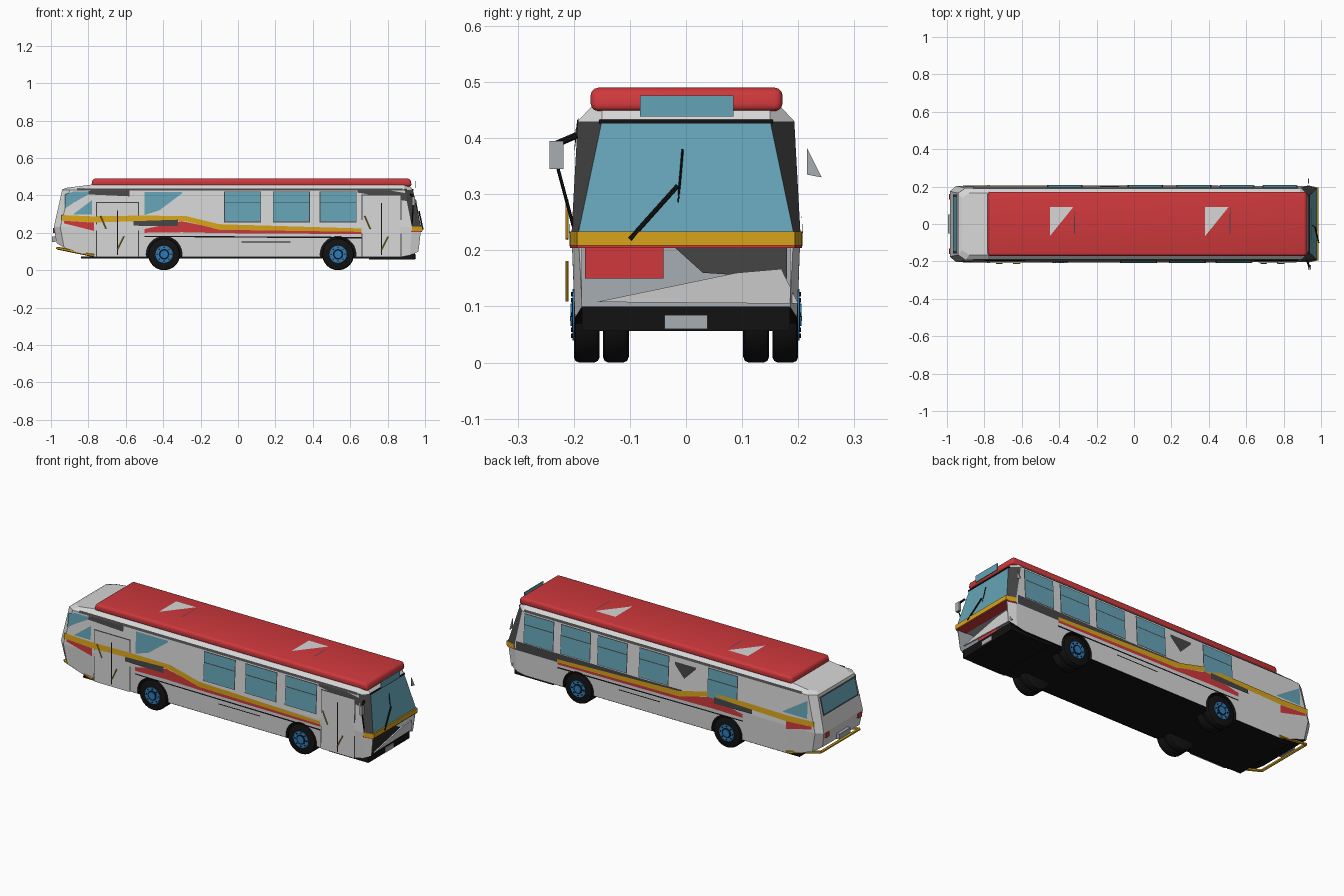
import bpy, bmesh, math
from mathutils import Matrix, Vector

cube = bpy.data.objects.get("Cube")
if cube:
    bpy.data.objects.remove(cube, do_unlink=True)

COLOURS = {
    "white": (0.68, 0.68, 0.68), "black": (0.006, 0.006, 0.006),
    "dark_grey": (0.06, 0.06, 0.06), "glass_blue": (0.13, 0.37, 0.47),
    "light_grey": (0.38, 0.42, 0.44), "red": (0.62, 0.04, 0.045),
    "yellow": (0.68, 0.37, 0.01), "hub_blue": (0.025, 0.2, 0.5)}
MATS, INDEX = {}, {}
for i, (name, rgb) in enumerate(COLOURS.items()):
    m = bpy.data.materials.new(name)
    m.use_nodes = True
    m.diffuse_color = (*rgb, 1)
    m.node_tree.nodes["Principled BSDF"].inputs["Base Color"].default_value = (*rgb, 1)
    MATS[name], INDEX[name] = m, i


def finish(name, bm, mat=None, smooth=False):
    """Turn a bmesh into an object; mat None gives it the whole palette."""
    me = bpy.data.meshes.new(name)
    bm.to_mesh(me)
    bm.free()
    for m in ([MATS[mat]] if mat else MATS.values()):
        me.materials.append(m)
    ob = bpy.data.objects.new(name, me)
    bpy.context.collection.objects.link(ob)
    if smooth:
        bpy.ops.object.select_all(action='DESELECT')
        ob.select_set(True)
        bpy.context.view_layer.objects.active = ob
        bpy.ops.object.shade_smooth_by_angle(angle=math.radians(35))
    return ob


def box(name, mat, lo, hi, bevel=0, taper=None):
    bm = bmesh.new()
    bmesh.ops.create_cube(bm, size=1)
    for v in bm.verts:
        v.co = Vector([a + (b - a) * (c + 0.5) for a, b, c in zip(lo, hi, v.co)])
        if taper and v.co.z > lo[2] + 0.001:
            v.co.x *= taper
    if bevel:
        bmesh.ops.bevel(bm, geom=bm.edges[:], offset=bevel, segments=3, affect='EDGES', profile=0.5)
    return finish(name, bm, mat, bool(bevel))


def poly(name, mat, pts, thick=(0, 0, 0)):
    """Flat polygon, optionally extruded along a vector."""
    bm = bmesh.new()
    f = bm.faces.new([bm.verts.new(p) for p in pts])
    if any(thick):
        r = bmesh.ops.extrude_face_region(bm, geom=[f])
        vs = [g for g in r["geom"] if isinstance(g, bmesh.types.BMVert)]
        bmesh.ops.translate(bm, verts=vs, vec=thick)
        bmesh.ops.recalc_face_normals(bm, faces=bm.faces)
    return finish(name, bm, mat)


def disc(bm, r, depth, x, y, z, seg=28):
    rot = Matrix.Translation((x, y, z)) @ Matrix.Rotation(math.pi / 2, 4, 'X')
    return bmesh.ops.create_cone(bm, cap_ends=True, segments=seg, radius1=r, radius2=r,
                                 depth=depth, matrix=rot)


# Body shell: x at sill / belt / eave / roof, half widths there, sill and roof heights
FULL = (0.198, 0.204, 0.193, 0.165)
STATIONS = [
    ((-0.97, -0.985, -0.94, -0.92), (0.165, 0.175, 0.165, 0.14), 0.145, 0.44),
    ((-0.93, -0.95, -0.90, -0.88), FULL, 0.12, 0.445),
    ((-0.78,) * 4, FULL, 0.07, 0.458),
    ((0.87,) * 4, FULL, 0.07, 0.46),
    ((0.92, 0.93, 0.89, 0.885), FULL, 0.08, 0.46),
    ((0.965, 0.98, 0.935, 0.915), (0.185, 0.192, 0.15, 0.15), 0.1, 0.455)]
bm = bmesh.new()
rings = []
for xs, ws, zb, zt in STATIONS:
    half = list(zip(xs, ws, (zb, 0.23, 0.43, zt)))
    rings.append([bm.verts.new((x, w, z)) for x, w, z in half] +
                 [bm.verts.new((x, -w, z)) for x, w, z in reversed(half)])
for a, b in zip(rings, rings[1:]):
    for i in range(8):
        j = (i + 1) % 8
        bm.faces.new((a[i], a[j], b[j], b[i]))
for r in (rings[0], rings[-1]):
    for i in range(3):
        bm.faces.new((r[i], r[i + 1], r[6 - i], r[7 - i]))
bmesh.ops.recalc_face_normals(bm, faces=bm.faces)
for f in bm.faces:
    c = f.calc_center_median()
    if f.normal.z < -0.7:
        f.material_index = INDEX["black"]
    elif c.x > 0.9 and 0.24 < c.z < 0.43:
        f.material_index = INDEX["glass_blue" if abs(c.y) < 0.05 else "dark_grey"]
body = finish("body_shell", bm)


def carve(bm, colour):
    for f in bm.faces:
        f.material_index = INDEX[colour]
    cutter = finish("cutter", bm)
    cutter.hide_render = True
    mod = body.modifiers.new("cut", 'BOOLEAN')
    mod.operation, mod.solver, mod.object = 'DIFFERENCE', 'EXACT', cutter
    dg = bpy.context.evaluated_depsgraph_get()
    mesh = bpy.data.meshes.new_from_object(body.evaluated_get(dg))
    body.modifiers.clear()
    body.data = mesh
    bpy.data.objects.remove(cutter, do_unlink=True)


# Wheel arches and open nose
WHEELS = (-0.395, 0.535)
for x in WHEELS:
    for s in (-1, 1):
        bm = bmesh.new()
        disc(bm, 0.096, 0.16, x, s * 0.17, 0.085)
        carve(bm, "black")
bm = bmesh.new()
bmesh.ops.create_cube(bm, size=1, matrix=Matrix.Translation((0.94, 0, 0.147)) @
                      Matrix.Diagonal((0.4, 0.37, 0.12, 1)))
carve(bm, "light_grey")
box("cab_floor", "black", (0.7, -0.185, 0.056), (0.945, 0.185, 0.1))
box("underfloor", "black", (-0.84, -0.185, 0.062), (0.9, 0.185, 0.072))
box("cab_locker", "red", (0.75, -0.18, 0.15), (0.85, -0.04, 0.205))
poly("cab_lining", "dark_grey", [(0.85, -0.02, 0.205), (0.85, 0.03, 0.16), (0.85, 0.18, 0.15), (0.85, 0.18, 0.205)])
poly("front_bumper", "white", [(0.965, -0.16, 0.108), (0.965, 0.09, 0.16), (0.965, 0.17, 0.167),
                               (0.955, 0.2, 0.105)], (-0.008, 0, 0))
box("front_plate", "light_grey", (0.945, -0.038, 0.06), (0.951, 0.038, 0.085))

# Red roof pod and hatches
box("roof_pod", "red", (-0.785, -0.17, 0.448), (0.93, 0.172, 0.49), 0.014, 0.99)
for x in (-0.45, 0.38):
    poly("roof_hatch", "white", [(x, 0.09, 0.492), (x, -0.065, 0.492), (x + 0.125, 0.09, 0.492)])
    poly("hatch_edge", "dark_grey", [(x + 0.13, -0.05, 0.492), (x + 0.135, -0.05, 0.492),
                                    (x + 0.135, 0.09, 0.492), (x + 0.13, 0.03, 0.492)])
box("destination_sign", "glass_blue", (0.948, -0.082, 0.439), (0.953, 0.085, 0.476))

# Yellow nose band and windscreen trim
nose = [(0.93, 0.207), (0.987, 0.194), (0.987, -0.194), (0.93, -0.207)]
poly("nose_band", "yellow", [(x, y, 0.209) for x, y in nose], (0, 0, 0.025))
poly("nose_red_line", "red", [(x - 0.004, y, 0.204) for x, y in nose], (0, 0, 0.005))
box("windscreen_header", "black", (0.93, -0.155, 0.426), (0.938, 0.155, 0.433))


def rod(name, mat, a, b, w=0.003):
    a, b = Vector(a), Vector(b)
    bm = bmesh.new()
    rot = (b - a).to_track_quat('Z', 'Y').to_matrix().to_4x4()
    bmesh.ops.create_cone(bm, cap_ends=True, segments=6, radius1=w, radius2=w, depth=(b - a).length,
                          matrix=Matrix.Translation((a + b) / 2) @ rot)
    return finish(name, bm, mat)


rod("wiper_arm", "black", (0.988, -0.1, 0.22), (0.968, -0.015, 0.315), 0.004)
rod("wiper_blade", "black", (0.966, -0.014, 0.285), (0.95, -0.006, 0.38), 0.002)
box("right_mirror", "light_grey", (0.93, -0.243, 0.345), (0.945, -0.218, 0.395))
rod("mirror_arm", "black", (0.925, -0.195, 0.405), (0.937, -0.23, 0.39), 0.006)
rod("mirror_stay", "black", (0.937, -0.228, 0.345), (0.93, -0.2, 0.24))
poly("left_mirror", "light_grey", [(0.93, 0.216, 0.382), (0.93, 0.216, 0.335), (0.93, 0.242, 0.33)], (0.006, 0, 0))


def wall(z):
    """Half width of the body side at a height."""
    pts = list(zip((0.07, 0.23, 0.43, 0.458), FULL))
    for (z0, w0), (z1, w1) in zip(pts, pts[1:]):
        if z <= z1:
            return w0 + (w1 - w0) * (z - z0) / (z1 - z0)
    return w1


def band(name, mat, side, rows, lift=0.003):
    """Plate on a body side through rows of (x, low z, high z)."""
    bm = bmesh.new()
    cols = [[bm.verts.new((x, side * (wall(z) + lift), z)) for z in (lo, hi)] for x, lo, hi in rows]
    for a, b in zip(cols, cols[1:]):
        f = bm.faces.new((a[0], b[0], b[1], a[1]))
        f.normal_update()
        if f.normal.y * side < 0:
            f.normal_flip()
    return finish(name, bm, mat)


def pane(side, x0, x1):
    band("side_window_frame", "dark_grey", side, [(x0 - 0.004, 0.256, 0.422), (x1 + 0.004, 0.256, 0.422)])
    band("side_window", "glass_blue", side, [(x0, 0.26, 0.418), (x1, 0.26, 0.418)], 0.005)
    band("window_bar", "dark_grey", side, [(x0, 0.358, 0.363), (x1, 0.358, 0.363)], 0.006)


# Trim shared by both sides
for s in (-1, 1):
    band("gutter", "dark_grey", s, [(-0.86, 0.427, 0.438), (0.88, 0.427, 0.438)])
    band("rear_yellow", "yellow", s, [(-0.945, 0.265, 0.295), (-0.78, 0.255, 0.288), (-0.53, 0.262, 0.292)], 0.005)
    band("rear_red", "red", s, [(-0.93, 0.25, 0.264), (-0.77, 0.21, 0.254)], 0.004)
    band("yellow_stripe", "yellow", s, [(-0.53, 0.262, 0.292), (-0.28, 0.262, 0.29), (-0.1, 0.216, 0.246),
                                        (0.66, 0.205, 0.223)], 0.005)
    band("red_stripe", "red", s, [(-0.5, 0.2, 0.22), (-0.3, 0.203, 0.262), (-0.08, 0.198, 0.216),
                                  (0.66, 0.193, 0.205)], 0.004)
    band("grey_flash", "dark_grey", s, [(-0.56, 0.238, 0.262), (-0.32, 0.235, 0.27)], 0.006)
    band("skirt_line", "black", s, [(-0.5, 0.178, 0.184), (0.66, 0.17, 0.178)])
    band("locker_line", "black", s, [(0.02, 0.148, 0.153), (0.28, 0.148, 0.153)])
    rod("bumper_side", "yellow", (-0.965, s * 0.17, 0.118), (-0.77, s * 0.2, 0.078), 0.008)

# Door side
for x in (-0.07, 0.19, 0.44):
    pane(-1, x, x + 0.19)
band("rear_glass_upper", "glass_blue", -1, [(-0.925, 0.33, 0.405), (-0.88, 0.36, 0.42), (-0.8, 0.405, 0.42)])
band("rear_glass_lower", "glass_blue", -1, [(-0.88, 0.297, 0.3), (-0.78, 0.297, 0.375)])
band("middle_glass", "glass_blue", -1, [(-0.5, 0.295, 0.418), (-0.42, 0.32, 0.418), (-0.3, 0.41, 0.418)])
band("rear_door_header", "dark_grey", -1, [(-0.8, 0.405, 0.435), (-0.58, 0.395, 0.432)])
band("front_door_header", "dark_grey", -1, [(0.64, 0.415, 0.435), (0.9, 0.37, 0.435)])
for x0, x1, top in ((-0.755, -0.535, 0.36), (0.665, 0.87, 0.4)):
    band("door_frame", "dark_grey", -1, [(x0 - 0.005, 0.072, top + 0.005), (x1 + 0.005, 0.072, top + 0.005)], 0.006)
    band("door_leaf", "white", -1, [(x0, 0.07, top), (x1, 0.07, top)], 0.008)
    mid = (x0 + x1) / 2
    band("door_split", "black", -1, [(mid - 0.003, 0.08, top - 0.04), (mid + 0.003, 0.08, top - 0.04)], 0.009)
    rod("door_handle", "yellow", (mid - 0.09, -0.212, 0.29), (mid - 0.06, -0.212, 0.22))
    rod("door_handle", "yellow", (mid, -0.212, 0.11), (mid + 0.035, -0.212, 0.18))

# Driver side
for x in (0.69, 0.46, 0.23, -0.03, -0.46):
    pane(1, x, x + 0.18)
band("grey_belt", "dark_grey", 1, [(0.92, 0.205, 0.255), (0.1, 0.205, 0.252), (-0.12, 0.22, 0.255)])
band("grey_triangle", "dark_grey", 1, [(-0.2, 0.39, 0.4), (-0.13, 0.32, 0.4), (-0.07, 0.385, 0.4)])
band("rear_side_glass", "glass_blue", 1, [(-0.9, 0.3, 0.4), (-0.75, 0.3, 0.305)])

# Rear window, lamps and bumper
for name, mat, lo, hi, w, lift in (("rear_window_frame", "dark_grey", 0.315, 0.418, 0.158, 0.003),
                                   ("rear_window", "glass_blue", 0.325, 0.41, 0.148, 0.005)):
    e = [(-0.985 + 0.225 * (z - 0.23) - lift, z) for z in (lo, hi)]
    poly(name, mat, [(e[0][0], w, lo), (e[0][0], -w, lo), (e[1][0], -w, hi), (e[1][0], w, hi)])
box("rear_plate", "light_grey", (-0.995, -0.05, 0.15), (-0.977, 0.05, 0.18))
for s in (-1, 1):
    box("tail_lamp", "red", (-0.99, s * 0.145 - 0.015, 0.2), (-0.978, s * 0.145 + 0.015, 0.225))
rod("rear_bumper", "yellow", (-0.965, -0.17, 0.118), (-0.965, 0.17, 0.118), 0.008)

# Wheels: tyres, blue hubs and dark hub rings
for x in WHEELS:
    for s in (-1, 1):
        for y in (0.177, 0.125):
            bm = bmesh.new()
            disc(bm, 0.085, 0.046, x, s * y, 0.085, 32)
            rims = [e for e in bm.edges if abs(e.verts[0].co.y - e.verts[1].co.y) < 0.001]
            bmesh.ops.bevel(bm, geom=rims, offset=0.01, segments=2, affect='EDGES', profile=0.5)
            finish("tyre", bm, "black", True)
        for name, mat, r, y in (("hub", "hub_blue", 0.046, 0.19), ("hub_ring", "black", 0.028, 0.191),
                                ("hub_cap", "hub_blue", 0.02, 0.194)):
            bm = bmesh.new()
            disc(bm, r, 0.024, x, s * y, 0.085, 20)
            finish(name, bm, mat)
        for k in range(8):
            a = k * math.pi / 4
            bm = bmesh.new()
            disc(bm, 0.004, 0.01, x + 0.037 * math.cos(a), s * 0.2, 0.085 + 0.037 * math.sin(a), 6)
            finish("wheel_nut", bm, "black")
